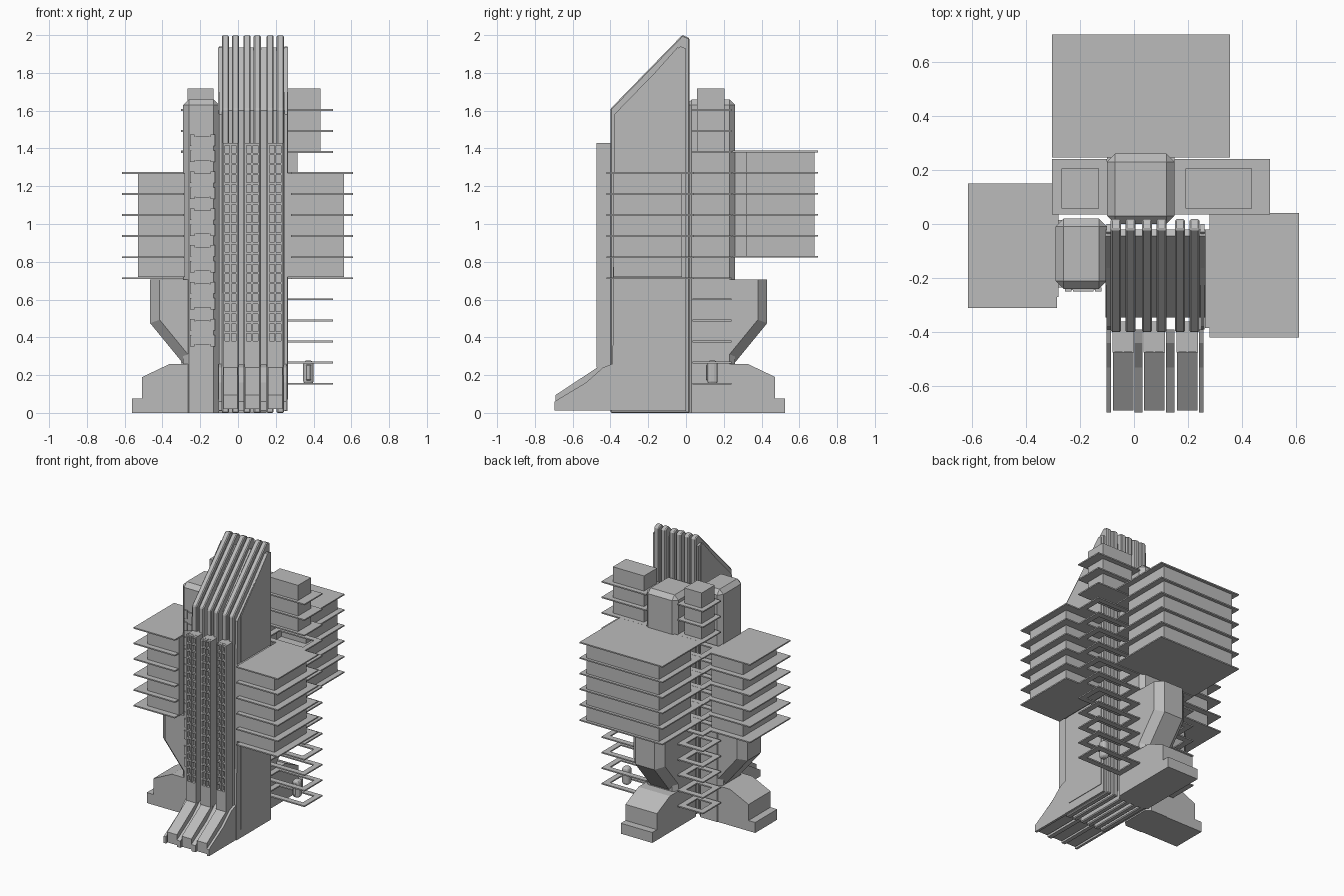
import bpy, bmesh
from mathutils import Vector

cube = bpy.data.objects.get("Cube")
if cube:
    bpy.data.objects.remove(cube, do_unlink=True)

grey = bpy.data.materials.new("concrete_grey")
grey.use_nodes = True
COLOUR = (0.5, 0.5, 0.5, 1)
grey.diffuse_color = COLOUR
grey.node_tree.nodes["Principled BSDF"].inputs["Base Color"].default_value = COLOUR


def finish(name, bm):
    bmesh.ops.recalc_face_normals(bm, faces=bm.faces)
    mesh = bpy.data.meshes.new(name)
    bm.to_mesh(mesh)
    bm.free()
    mesh.materials.append(grey)
    obj = bpy.data.objects.new(name, mesh)
    bpy.context.collection.objects.link(obj)
    return obj


def add_prism(bm, pts, axis, a, b):
    """Extrude a profile along an axis; the profile uses the other two axes in order."""
    def place(p, t):
        c = list(p)
        c.insert("xyz".index(axis), t)
        return Vector(c)
    low = [bm.verts.new(place(p, a)) for p in pts]
    high = [bm.verts.new(place(p, b)) for p in pts]
    bm.faces.new(low)
    bm.faces.new(high[::-1])
    for i in range(len(pts)):
        j = (i + 1) % len(pts)
        bm.faces.new((low[i], high[i], high[j], low[j]))


def add_box(bm, x, y, z):
    add_prism(bm, [(x[0], y[0]), (x[1], y[0]), (x[1], y[1]), (x[0], y[1])], "z", *z)


def chamfer(bm, size, keep=lambda e: True, segments=1):
    bmesh.ops.bevel(bm, geom=[e for e in bm.edges if keep(e)], offset=size,
                    segments=segments, profile=0.5, affect="EDGES")


def prism(name, pts, axis, a, b, bevel=0, keep=lambda e: True):
    bm = bmesh.new()
    add_prism(bm, pts, axis, a, b)
    if bevel:
        chamfer(bm, bevel, keep)
    return finish(name, bm)


def box(name, x, y, z, bevel=0, keep=lambda e: True, segments=1):
    bm = bmesh.new()
    add_box(bm, x, y, z)
    if bevel:
        chamfer(bm, bevel, keep, segments)
    return finish(name, bm)


def above_ground(e):
    return max(v.co.z for v in e.verts) > 0.01


STEP = 0.1115   # storey height
PLATE = 0.009   # slab thickness


def slabs(name, x, y, z0, count):
    bm = bmesh.new()
    for i in range(count):
        z = z0 + i * STEP
        add_box(bm, x, y, (z - PLATE / 2, z + PLATE / 2))
    return finish(name, bm)


def ring_slabs(name, x, y, z0, count, rim):
    """Stack of open rectangular frames."""
    bm = bmesh.new()
    for i in range(count):
        z = z0 + i * STEP
        zs = (z - PLATE / 2, z + PLATE / 2)
        for ys in ((y[0], y[0] + rim), (y[1] - rim, y[1])):
            add_box(bm, x, ys, zs)
        for xs in ((x[0], x[0] + rim), (x[1] - rim, x[1])):
            add_box(bm, xs, (y[0] + rim, y[1] - rim), zs)
    return finish(name, bm)


# Finned main tower with a sloping crown
core = [(-0.345, 0.07), (-0.02, 0.07), (-0.02, 1.925), (-0.045, 1.935), (-0.345, 1.6)]
prism("main_tower_core", core, "x", -0.105, 0.265)
fin = [(-0.4, 0), (0.018, 0), (0.018, 1.985), (-0.02, 2), (-0.4, 1.61)]
body = [(-0.39, 0.01), (0.0, 0.01), (0.0, 1.93), (-0.03, 1.94), (-0.38, 1.58)]
COLUMNS = (-0.04, 0.075, 0.197)
for i, cx in enumerate(COLUMNS):
    for side in (-1, 1):
        fx = cx + side * 0.027
        prism(f"fin_{i}_{side}", fin, "x", fx - 0.019, fx + 0.019, 0.006)
for i, fx in enumerate((-0.093, 0.253)):
    prism(f"outer_wall_{i}", body, "x", fx - 0.008, fx + 0.008)

# Front window columns: backing, rails and rungs
for i, cx in enumerate(COLUMNS):
    bm = bmesh.new()
    y = (-0.475, -0.445)
    add_box(bm, (cx - 0.04, cx + 0.04), (-0.45, -0.36), (0.2, 1.43))
    add_box(bm, (cx - 0.04, cx + 0.04), y, (0.24, 0.38))
    for dx in (-0.035, 0, 0.035):
        add_box(bm, (cx + dx - 0.005, cx + dx + 0.005), y, (0.38, 1.43))
    for k in range(20):
        z = 0.425 + k * 0.0525
        add_box(bm, (cx - 0.04, cx + 0.04), (-0.471, -0.445), (z - 0.006, z + 0.006))
    finish(f"window_column_{i}", bm)

# Sloping front buttresses, wide ones with thin ones between
wide = [(-0.69, 0.02), (-0.69, 0.095), (-0.47, 0.24), (-0.39, 0.32), (-0.39, 0.02)]
thin = [(-0.697, 0.012), (-0.697, 0.06), (-0.53, 0.16), (-0.44, 0.24), (-0.39, 0.26), (-0.39, 0.012)]
for i, cx in enumerate(COLUMNS):
    prism(f"front_buttress_{i}", wide, "x", cx - 0.038, cx + 0.038)
for i, (a, b) in enumerate(((-0.102, -0.085), (0.002, 0.031), (0.118, 0.15), (0.24, 0.257))):
    prism(f"thin_buttress_{i}", thin, "x", a, b)

# Two chamfered service towers
box("side_tower", (-0.29, -0.1), (-0.24, 0.02), (0, 1.66), 0.03, above_ground)
box("back_tower", (-0.1, 0.15), (0, 0.26), (0, 1.66), 0.03, above_ground)

# Relief panels on the front of the side tower
bm = bmesh.new()
for k in range(6):
    z = 0.425 + k * 0.195
    y = (-0.25, -0.235)
    for s in (-1, 1):
        edge = -0.188 + s * 0.055
        add_box(bm, (edge - 0.012, edge + 0.012), y, (z + 0.012, z + 0.073))
        add_box(bm, (edge - 0.012, edge + 0.012), y, (z - 0.073, z - 0.012))
        zc = z + s * 0.042
        add_box(bm, (-0.225, -0.15), y, (zc - 0.022, zc + 0.022))
    add_box(bm, (-0.245, -0.13), (-0.244, -0.235), (z - 0.06, z + 0.06))
finish("tower_relief_panels", bm)

# Stepped feet and tapered brackets, as reach from the tower outward
foot = [(-0.1, 0), (0.275, 0), (0.275, 0.075), (0.222, 0.075), (0.222, 0.19),
        (0.075, 0.26), (-0.1, 0.26)]
bracket = [(-0.1, 0.705), (0.18, 0.705), (0.18, 0.475), (0.0, 0.255), (-0.1, 0.255)]


def outer_edges(axis, limit):
    """Lengthwise edges on the outer side of a bracket."""
    def keep(e):
        a, b = (v.co for v in e.verts)
        flat = abs((a - b)["xyz".index("y" if axis == "x" else "x")]) < 1e-4
        return flat and min(abs(a["xy".index(axis)]), abs(b["xy".index(axis)])) > limit \
            and abs(a.z - b.z) > 0.01
    return keep


prism("side_foot", [(-0.285 - r, z) for r, z in foot], "y", -0.235, 0.015)
prism("back_foot", [(0.25 + r, z) for r, z in foot], "x", -0.1, 0.15)
prism("side_bracket", [(-0.285 - r, z) for r, z in bracket], "y", -0.235, 0.015,
      0.05, outer_edges("x", 0.28))
prism("back_bracket", [(0.25 + r, z) for r, z in bracket], "x", -0.1, 0.15,
      0.05, outer_edges("y", 0.245))

# Cantilevered blocks of floors
slabs("side_block_slabs", (-0.613, -0.285), (-0.31, 0.15), 0.713, 6)
box("side_block_rooms", (-0.53, -0.28), (-0.27, 0.11), (0.72, 1.27))
slabs("right_block_slabs", (0.28, 0.61), (-0.42, 0.04), 0.713, 6)
box("right_block_rooms", (0.262, 0.56), (-0.385, -0.02), (0.72, 1.27))
slabs("back_block_slabs", (-0.303, 0.355), (0.245, 0.7), 0.826, 6)
box("back_block_rooms", (-0.262, 0.315), (0.32, 0.68), (0.826, 1.38))
box("back_block_link", (-0.07, 0.12), (0.24, 0.33), (0.826, 1.38))

# Balcony stacks: open frames below, closed rooms on top
for name, x, rooms, rim in (("wide", (0.15, 0.503), (0.19, 0.437), 0.04),
                            ("narrow", (-0.303, -0.1), (-0.268, -0.13), 0.042)):
    y = (0.035, 0.24)
    ring_slabs(f"{name}_balcony_frames", x, y, 0.155, 11, rim)
    slabs(f"{name}_upper_slabs", x, y, 1.381, 3)
    box(f"{name}_top_rooms", rooms, (0.057, 0.205), (1.38, 1.717))

# Lift capsule with a recessed front panel
box("lift_capsule", (0.345, 0.4), (0.112, 0.168), (0.15, 0.278), 0.02, segments=3)
box("lift_panel", (0.359, 0.386), (0.106, 0.12), (0.172, 0.256), 0.004)
